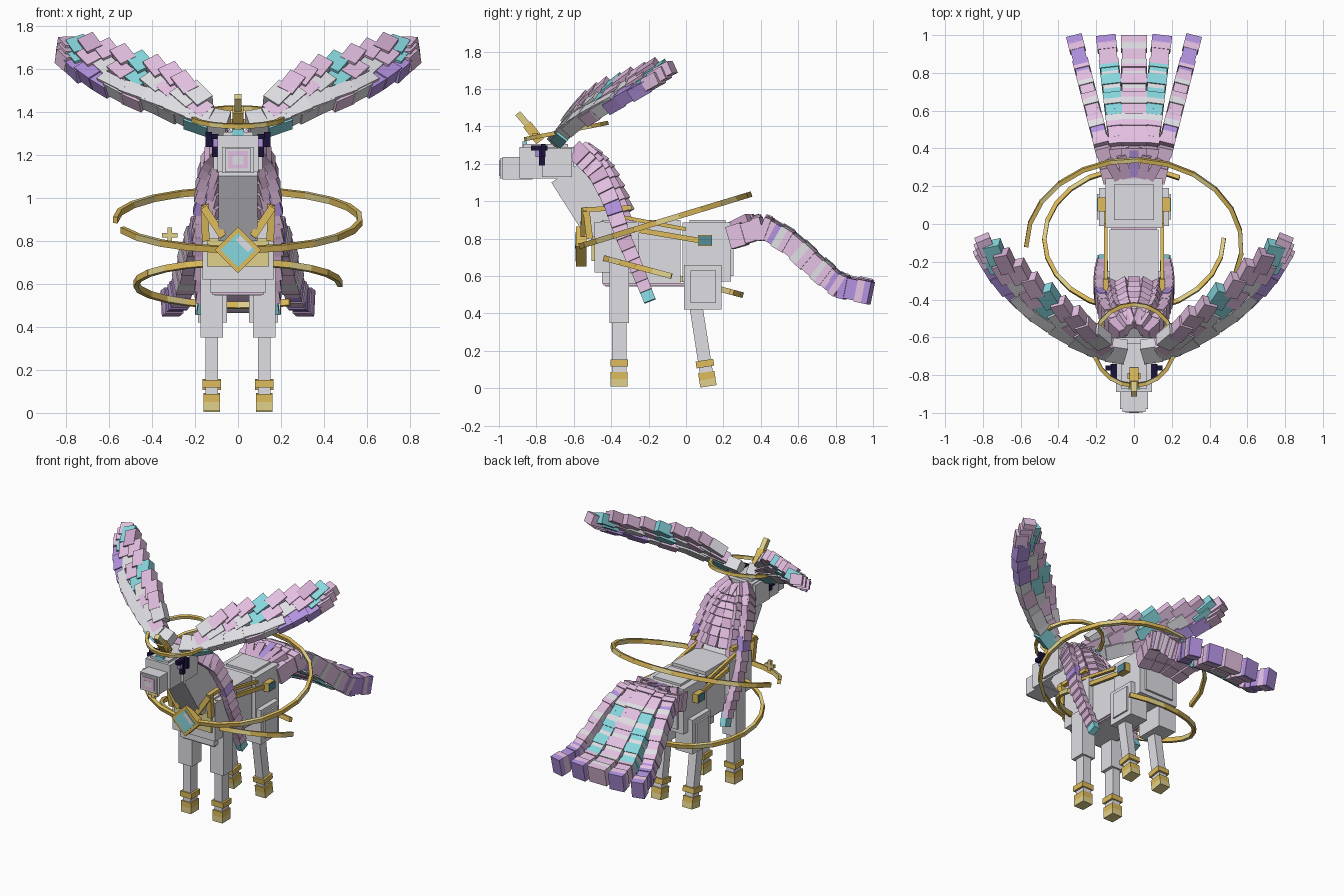
import bpy, bmesh, math
from mathutils import Vector, Matrix

if "Cube" in bpy.data.objects:
    bpy.data.objects.remove(bpy.data.objects["Cube"])

NAMES = ["pale_grey", "pink", "cyan", "violet", "gold", "pale_gold", "navy", "dusty_pink", "teal"]
SRGB = [(222, 221, 227), (226, 190, 224), (134, 214, 222), (176, 144, 222), (220, 186, 92),
        (224, 208, 138), (32, 24, 58), (208, 170, 206), (84, 138, 150)]
GREY, PINK, CYAN, VIOLET, GOLD, PALE, NAVY, DUSTY, TEAL = range(9)
MATS = []
for n, c in zip(NAMES, SRGB):
    m = bpy.data.materials.new(n)
    m.diffuse_color = [(v / 255) ** 2.2 for v in c] + [1]
    m.use_nodes = True
    m.node_tree.nodes["Principled BSDF"].inputs["Base Color"].default_value = m.diffuse_color
    MATS.append(m)


class Part:
    """One object made of oriented boxes."""
    def __init__(self, name):
        self.name, self.bm = name, bmesh.new()

    def solid(self, centre, size, mat, rot=Matrix.Identity(3)):
        M = Matrix.Translation(centre) @ rot.to_4x4() @ Matrix.Diagonal((*size, 1))
        r = bmesh.ops.create_cube(self.bm, size=1, matrix=M)
        for f in {f for v in r["verts"] for f in v.link_faces}:
            f.material_index = mat
        return self

    def box(self, x0, x1, y0, y1, z0, z1, mat):
        return self.solid(((x0 + x1) / 2, (y0 + y1) / 2, (z0 + z1) / 2),
                          (abs(x1 - x0), y1 - y0, z1 - z0), mat)

    def beam(self, p, q, w, t, mat, up=(0, 0, 1)):
        p, q = Vector(p), Vector(q)
        d = (q - p).normalized()
        s = d.cross(Vector(up)).normalized()
        rot = Matrix((s, d, s.cross(d))).transposed()
        return self.solid((p + q) / 2, (w, (q - p).length, t), mat, rot)

    def prism(self, profile, x, mat):
        rows = [[self.bm.verts.new((s, y, z)) for y, z in profile] for s in (-x, x)]
        n = len(profile)
        fs = [self.bm.faces.new(rows[0]), self.bm.faces.new(rows[1][::-1])]
        fs += [self.bm.faces.new((rows[0][i], rows[1][i], rows[1][(i + 1) % n],
                                  rows[0][(i + 1) % n])) for i in range(n)]
        for f in fs:
            f.material_index = mat
        return self

    def done(self):
        bmesh.ops.recalc_face_normals(self.bm, faces=self.bm.faces)
        me = bpy.data.meshes.new(self.name)
        self.bm.to_mesh(me)
        self.bm.free()
        for m in MATS:
            me.materials.append(m)
        bpy.context.collection.objects.link(bpy.data.objects.new(self.name, me))


def along(pts, t):
    t = min(max(t, 0), 1) * (len(pts) - 1)
    i = min(int(t), len(pts) - 2)
    return Vector(pts[i]).lerp(Vector(pts[i + 1]), t - i)


# Body: chest, barrel, rump and stacked panels
b = Part("body")
b.box(-.165, .165, -.49, -.25, .62, .89, GREY).box(-.13, .13, -.45, -.03, .56, .9, GREY)
b.box(-.15, .15, -.02, .24, .57, .885, GREY).box(-.106, .106, .02, .21, .88, .9, GREY)
b.box(-.11, .11, .2, .255, .6, .86, GREY).box(-.12, .12, -.44, .0, .55, .562, PINK)
b.box(-.11, .11, -.43, -.01, .545, .56, GREY)
b.done()

# Neck, head, snout
Part("neck").prism([(-.72, 1.1), (-.53, .8), (-.28, .84), (-.5, 1.25)], .09, GREY).done()
h = Part("head")
h.box(-.095, .095, -.89, -.6, 1.12, 1.29, GREY).box(-.115, .115, -.77, -.61, 1.13, 1.285, GREY)
h.box(-.075, .075, -.98, -.82, 1.115, 1.235, GREY).box(-.06, .06, -.994, -.9, 1.12, 1.228, GREY)
h.box(-.07, .07, -.87, -.63, 1.28, 1.305, GREY).box(-.028, .028, -.875, -.85, 1.29, 1.32, CYAN)
h.box(-.047, .047, -.999, -.99, 1.135, 1.218, PINK).box(-.026, .026, -1.0, -.99, 1.155, 1.195, GREY)
h.done()
e = Part("eyes")
for s in (-1, 1):
    e.box(s * .09, s * .122, -.785, -.755, 1.19, 1.28, NAVY)
    e.box(s * .09, s * .125, -.83, -.74, 1.272, 1.297, NAVY)
    e.box(s * .12, s * .15, -.775, -.75, 1.235, 1.305, NAVY)
    e.box(s * .09, s * .117, -.805, -.785, 1.235, 1.272, VIOLET)
e.done()
k = Part("horn")
k.beam((0, -.78, 1.32), (0, -.85, 1.41), .05, .05, GOLD)
k.beam((0, -.83, 1.39), (0, -.9, 1.47), .034, .034, PALE)
k.box(-.035, .035, -.82, -.79, 1.34, 1.365, GOLD)
k.done()

# Legs: front pair straight, hind pair leaning back
for s, side in ((-1, "left"), (1, "right")):
    c = s * .122
    f = Part("front_leg_" + side)
    f.box(c - .052, c + .052, -.41, -.305, .35, .68, GREY)
    f.box(c - .03, c + .03, -.395, -.318, .07, .36, GREY)
    f.box(c - .044, c + .044, -.405, -.31, .117, .154, GOLD)
    f.box(c - .038, c + .038, -.403, -.312, .05, .088, GOLD)
    f.box(c - .038, c + .038, -.403, -.312, .01, .05, PALE)
    f.done()
    g = Part("hind_leg_" + side)
    g.box(s * .05, s * .185, -.01, .19, .42, .66, GREY)
    g.box(s * .06, s * .197, .025, .16, .455, .63, GREY)
    top, foot = Vector((c, .05, .46)), Vector((c, .12, .01))
    g.beam(top, top.lerp(foot, .9), .06, .07, GREY, (0, 1, 0))
    g.beam(top.lerp(foot, .69), top.lerp(foot, .77), .088, .095, GOLD, (0, 1, 0))
    g.beam(top.lerp(foot, .83), top.lerp(foot, .915), .076, .088, GOLD, (0, 1, 0))
    g.beam(top.lerp(foot, .915), foot, .076, .088, PALE, (0, 1, 0))
    g.done()

# Golden harness with side bars, side gems and chest jewel
a = Part("harness")
a.box(-.145, .145, -.505, -.48, .68, .81, PALE)
for s in (-1, 1):
    a.beam((s * .15, -.55, .955), (s * .15, -.29, .965), .03, .025, GOLD)
    a.beam((s * .155, -.535, .965), (s * .15, -.515, .8), .035, .035, GOLD, (0, 1, 0))
    a.beam((s * .16, -.545, .955), (s * .07, -.55, .82), .035, .03, GOLD, (0, 1, 0))
    a.beam((s * .15, -.46, .88), (s * .15, .07, .79), .02, .028, GOLD)
    a.beam((s * .15, -.42, .93), (s * .15, .0, .85), .02, .02, GOLD)
    a.box(s * .15, s * .19, .065, .14, .76, .82, GOLD)
    a.box(s * .18, s * .196, .07, .135, .765, .815, TEAL)
a.done()
j = Part("chest_jewel")
diag = Matrix.Rotation(math.radians(45), 3, "Y")
up_right = Vector((.7071, 0, .7071))
at = Vector((0, -.56, .757))
j.solid(at, (.152, .054, .152), GOLD, diag)
j.solid(at + Vector((0, -.026, 0)), (.112, .012, .112), CYAN, diag)
j.solid(at + Vector((0, -.029, 0)) + up_right * .04, (.08, .01, .03), GREY, diag)
j.done()


# Golden rings: elliptical arcs of short straight bars
def ring(name, centre, rx, u, a0, a1, n, w, t):
    r, u = Part(name), Vector(u)
    nrm = Vector((1, 0, 0)).cross(u).normalized()
    pts = []
    for i in range(n + 1):
        a = math.radians(a0 + (a1 - a0) * i / n)
        pts.append(Vector(centre) + Vector((rx * math.cos(a), 0, 0)) + u * math.sin(a))
    for i, (p, q) in enumerate(zip(pts, pts[1:])):
        ext = (q - p) * .03
        r.beam(p - ext, q + ext, w, t, PALE if i % 3 == 1 else GOLD, nrm)
    r.done()


ring("halo", (0, -.64, 1.375), .215, (0, .215, .042), 0, 360, 20, .02, .022)
ring("upper_ring", (0, -.115, .897), .57, (0, .455, .138), -160, 180, 22, .022, .03)
ring("lower_ring", (0, -.08, .6), .475, (0, .375, -.1), 60, 360, 20, .022, .03)
p = Part("small_cross")
p.box(-.353, -.281, -.49, -.47, .815, .837, PALE).box(-.328, -.306, -.49, -.47, .79, .862, PALE)
p.done()

# Wings: grey arm with three shingled feather rows
LOW = [(.04, -.70, 1.32), (.18, -.68, 1.345), (.34, -.61, 1.41), (.52, -.5, 1.47),
       (.68, -.35, 1.55), (.79, -.19, 1.64)]
HIGH = [(.06, -.64, 1.36), (.19, -.575, 1.48), (.31, -.46, 1.585), (.48, -.32, 1.64),
        (.66, -.17, 1.705), (.79, -.09, 1.685)]
for s, side in ((-1, "left"), (1, "right")):
    low = [Vector((x * s, y, z)) for x, y, z in LOW]
    high = [Vector((x * s, y, z)) for x, y, z in HIGH]
    w = Part("wing_" + side)
    for i in range(6):
        t0, t1 = i * .12, i * .12 + .14
        ch = along(high, t0 + .05) - along(low, t0 + .05)
        o = ch.normalized() * .03
        nrm = (along(low, t1) - along(low, t0)).cross(ch)
        w.beam(along(low, t0) + o, along(low, t1) + o, .11 - .01 * i, .075, GREY, nrm)
    for i in range(10):
        t = .2 + .8 * i / 9
        tan = (along(low, t + .05) - along(low, t - .1)).normalized()
        ch = along(high, t) - along(low, t)
        cn = ch.normalized()
        nrm = tan.cross(cn).normalized()
        for r, v in enumerate((.12, .5, .86)):
            d = (tan + cn * (.1 + .5 * r * (1 - t * .6))).normalized()
            c = along(low, t).lerp(along(high, t), v) + nrm * s * (.012 * (r - 1) + .008 * (i % 2))
            row = ((CYAN, GREY, GREY, GREY, PINK, GREY, VIOLET, VIOLET, VIOLET, PINK),
                   (PINK, GREY, PINK, GREY, CYAN, PINK, GREY, PINK, CYAN, PINK),
                   (GREY, PINK, PINK, PINK, CYAN, PINK, PINK, DUSTY, CYAN, PINK))[r]
            L = .12 if i < 9 else .095
            w.beam(c - d * L / 2, c + d * L / 2, .08 if i % 2 else .09, .07, row[i], nrm)
    w.done()

# Mane: shingled cape over the neck with a long lock down each shoulder
LOCK = [(.09, -.57, 1.25), (.15, -.48, 1.16), (.175, -.40, 1.0), (.185, -.34, .82),
        (.18, -.27, .66), (.165, -.21, .51)]
mane = Part("mane")
ROWS = 15
for c in range(-3, 4):
    k = c / 3
    count = ROWS if abs(c) == 3 else (7, 7, 8)[abs(c)]
    for i in range(count):
        t = i / (ROWS - 1)
        q = along(LOCK, t)
        q2 = along(LOCK, t + .08) if t < .95 else q * 2 - along(LOCK, t - .08)
        bulge = Vector((0, .07 * (1 - k * k), .012 * (1 - k * k)))
        pos = Vector((q.x * k, q.y, q.z)) + bulge
        d = (q2 - q).normalized()
        d.x *= k
        out = Vector((k * 1.4, 1 - abs(k), .5 * (1 - abs(k)))).normalized()
        d = (d + out * .22).normalized()
        mat = PINK if (i + c) % 3 else DUSTY
        if abs(c) == 3 and i == 6:
            mat = VIOLET
        if abs(c) == 3 and i == count - 1:
            mat = CYAN
        wid = .105 if abs(c) == 3 else .08
        mane.beam(pos - d * .048, pos + d * .048, wid - .04 * t, .042, mat, out)
mane.done()

# Tail: five fanned strands of banded boxes
PATH = [(0, .24, .82), (0, .42, .875), (0, .56, .79), (0, .70, .66), (0, .82, .56), (0, .985, .525)]
tail = Part("tail")
N = 26
for c in range(-2, 3):
    root, tip = ((0, 0), (.06, .148), (.125, .315))[abs(c)]
    sgn = (c > 0) - (c < 0)

    def pt(t):
        v = along(PATH, t)
        v.x = sgn * (root + (tip - root) * (v.y - .24) / .745)
        v.z -= .008 * abs(c)
        return v
    for i in range(N):
        a0, a1 = pt(i / N), pt((i + 1) / N)
        mat = PINK
        if c == 0 and i > 8 and i % 3 == 0:
            mat = GREY
        elif abs(c) == 1 and 8 < i < 21:
            mat = GREY if i % 3 == 0 else CYAN
        elif abs(c) == 2:
            mat = (VIOLET if i == 7 or i > 18 and i % 4 else
                   GREY if i > 6 and i % 4 == 0 and i < 18 else PINK)
        if abs(c) == 1 and i == 25:
            mat = VIOLET
        wid = (.125, .095, .075)[abs(c)] + (.01 if i % 4 < 2 else 0)
        ext = (a1 - a0) * .12
        tail.beam(a0 - ext, a1 + ext * .9, wid, .11 + .012 * (i % 4 < 2), mat)
for x in (-.12, -.06, 0, .06, .12):
    tail.beam((x * .6, .22, .84), (x * 1.15, .4 - abs(x) * .5, .9), .05, .07, DUSTY if x else VIOLET)
tail.done()
